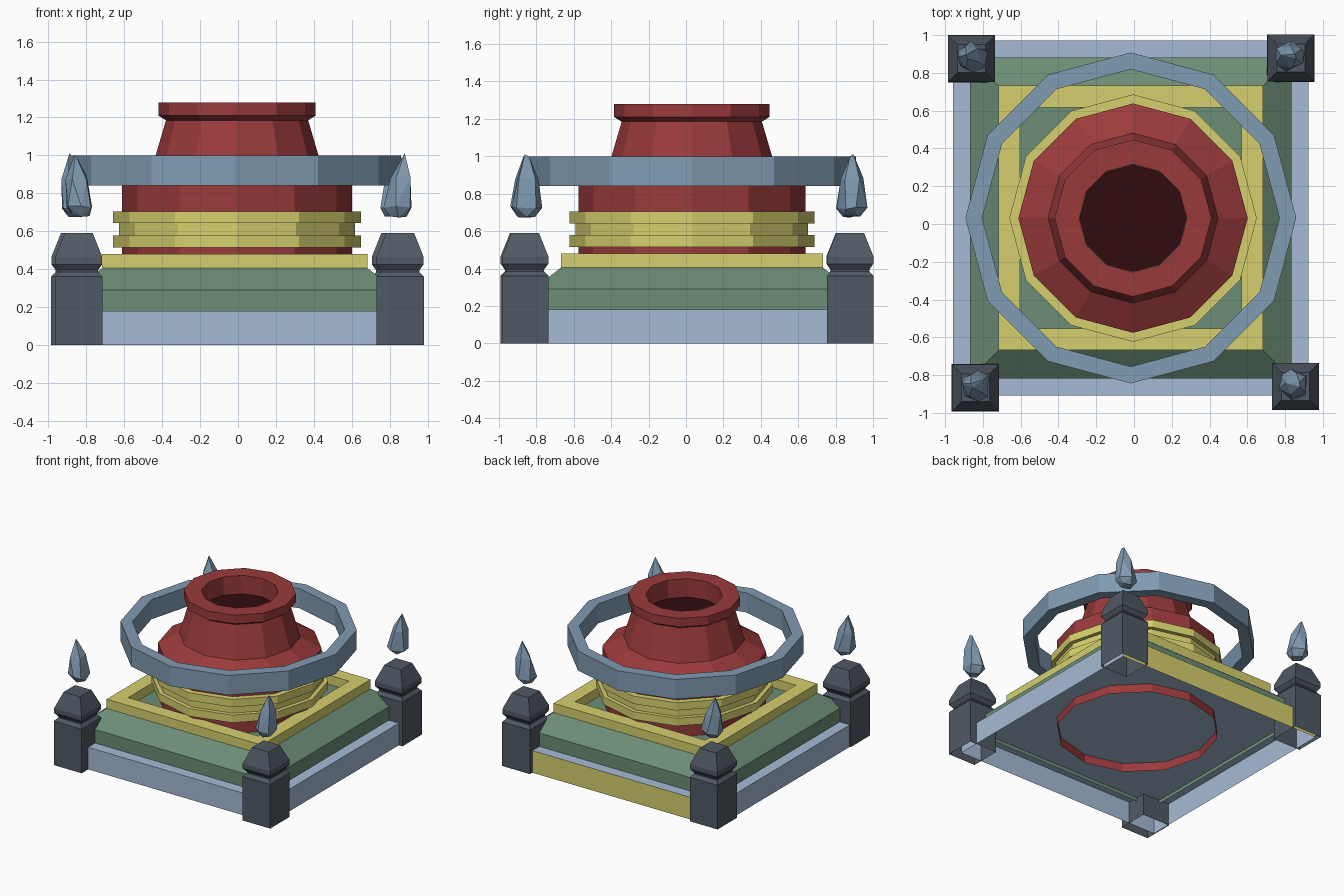
import bpy, bmesh, math, random

if "Cube" in bpy.data.objects:
    bpy.data.objects.remove(bpy.data.objects["Cube"])

random.seed(4)


def material(name, hex_code):
    """Flat colour from an sRGB hex string."""
    def lin(v):
        v /= 255
        return v / 12.92 if v <= 0.04045 else ((v + 0.055) / 1.055) ** 2.4
    m = bpy.data.materials.new(name)
    m.diffuse_color = [lin(int(hex_code[i:i + 2], 16)) for i in (0, 2, 4)] + [1]
    m.use_nodes = True
    m.node_tree.nodes["Principled BSDF"].inputs["Base Color"].default_value = m.diffuse_color
    return m


LIGHT_BLUE = material("light blue", "A6BBD6")
STEEL = material("steel blue", "809BB2")
YELLOW = material("yellow", "D6D06E")
GREEN = material("green", "6C8D76")
RED = material("red", "9A3A3B")
MAROON = material("dark maroon", "310C10")
SLATE = material("slate", "505964")


def lathe(name, profile, centre, mat, sides=12, cap_top=False, closed=False):
    """Sweep (radius, z) points round a centre; 4 sides uses half-widths."""
    turn, k = (math.pi / 4, math.sqrt(2)) if sides == 4 else (0, 1)
    bm = bmesh.new()
    rings = []
    for r, z in profile:
        rings.append([bm.verts.new((centre[0] + k * r * math.cos(turn + math.tau * i / sides),
                                    centre[1] + k * r * math.sin(turn + math.tau * i / sides), z))
                      for i in range(sides)])
    pairs = list(zip(rings, rings[1:]))
    if closed:
        pairs.append((rings[-1], rings[0]))
    for a, b in pairs:
        for i in range(sides):
            j = (i + 1) % sides
            bm.faces.new((a[i], a[j], b[j], b[i]))
    if cap_top:
        bm.faces.new(rings[-1])
    bm.normal_update()
    if closed:
        bmesh.ops.recalc_face_normals(bm, faces=bm.faces)
    me = bpy.data.meshes.new(name)
    bm.to_mesh(me)
    bm.free()
    me.materials.append(mat)
    ob = bpy.data.objects.new(name, me)
    bpy.context.collection.objects.link(ob)
    return ob


BASE = (-0.017, 0.032)
VASE = (-0.005, 0.031)

# Stepped square base, open underneath; its back wall is yellow
plinth = lathe("plinth", [(0.94, 0), (0.94, 0.18)], BASE, LIGHT_BLUE, 4, cap_top=True)
plinth.data.materials.append(YELLOW)
for f in plinth.data.polygons:
    if f.normal.y > 0.9:
        f.material_index = 1
lathe("green_step", [(0.85, 0.15), (0.85, 0.29), (0.70, 0.405)], BASE, GREEN, 4, cap_top=True)
lathe("yellow_frame", [(0.70, 0.405), (0.70, 0.48), (0.586, 0.48), (0.586, 0.405)],
      BASE, YELLOW, 4, closed=True)

# Vase with shoulder, neck and rim, and a dark opening
lathe("vase", [(0.607, 0.11), (0.607, 0.84), (0.45, 0.93), (0.375, 1.185), (0.415, 1.21),
               (0.415, 1.28), (0.285, 1.28), (0.285, 1.13)], VASE, RED)
lathe("vase_opening", [(0.284, 1.129), (0.284, 1.13)], VASE, MAROON, cap_top=True)

# Yellow bands round the vase
lathe("vase_bands", [(0.60, 0.515), (0.655, 0.515), (0.655, 0.578), (0.622, 0.578),
                     (0.622, 0.642), (0.655, 0.642), (0.655, 0.705), (0.60, 0.705)],
      VASE, YELLOW, closed=True)

# Floating ring
lathe("ring", [(0.876, 0.84), (0.876, 1.0), (0.787, 1.0), (0.787, 0.84)], BASE, STEEL, closed=True)

# Corner posts, each with a floating crystal
corners = [("back_left", -0.86, 0.875), ("back_right", 0.83, 0.878),
           ("front_left", -0.84, -0.867), ("front_right", 0.855, -0.86)]
for label, x, y in corners:
    lathe("post_" + label, [(0.125, 0), (0.125, 0.36), (0.102, 0.385), (0.102, 0.395),
                            (0.124, 0.425), (0.124, 0.465), (0.074, 0.59)],
          (x, y), SLATE, 4, cap_top=True)
    side = math.copysign(1, x)
    cx, cy = x - 0.008 * side, y + 0.01
    bm = bmesh.new()
    for r, z, n in [(0.045, 0.68, 4), (0.083, 0.725, 6), (0.062, 0.88, 5), (0.012, 1.005, 2)]:
        lean = 0.03 * side * (z - 0.72) / 0.28
        for i in range(n):
            a = math.tau * i / n + random.uniform(-0.25, 0.25) + z * 5
            bm.verts.new((cx + lean + r * math.cos(a), cy + r * math.sin(a),
                          z + random.uniform(-0.008, 0.008)))
    bmesh.ops.convex_hull(bm, input=bm.verts)
    me = bpy.data.meshes.new("crystal_" + label)
    bm.to_mesh(me)
    bm.free()
    me.materials.append(STEEL)
    bpy.context.collection.objects.link(bpy.data.objects.new("crystal_" + label, me))
